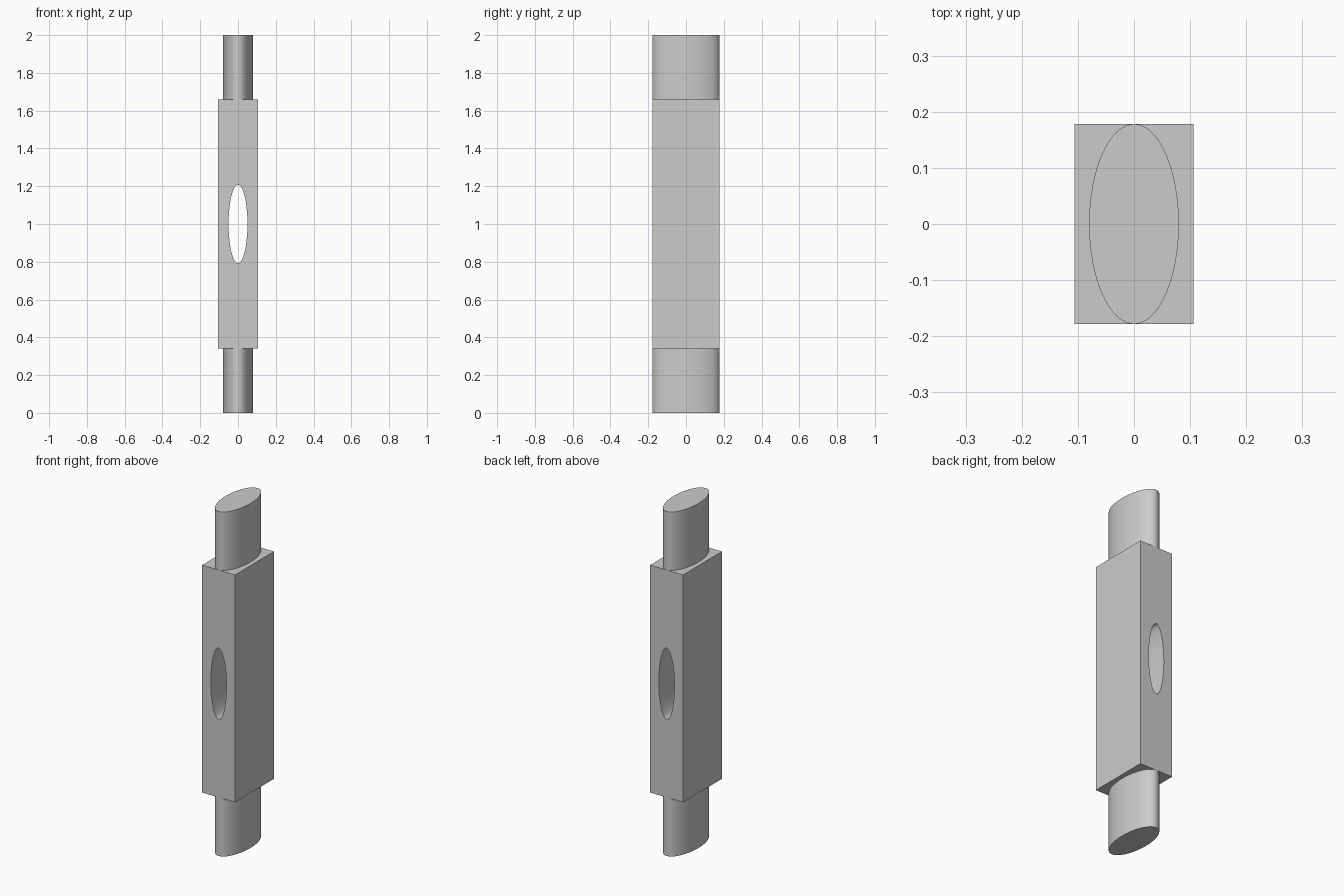
import bpy
import math

if "Cube" in bpy.data.objects:
    bpy.data.objects.remove(bpy.data.objects["Cube"], do_unlink=True)

HALF_WIDTH, HALF_DEPTH = 0.106, 0.178
BODY_LOW, BODY_HIGH, TOP = 0.34, 1.66, 2.0

grey = bpy.data.materials.new("light_grey")
grey.use_nodes = True
colour = (0.6, 0.6, 0.6, 1)
grey.diffuse_color = colour
grey.node_tree.nodes["Principled BSDF"].inputs["Base Color"].default_value = colour


def finish(obj, name):
    obj.name = name
    obj.data.materials.clear()
    obj.data.materials.append(grey)
    return obj


def elliptic_cylinder(name, radii, length, location, tilt=0):
    """Cylinder with an oval section, optionally tipped about x."""
    bpy.ops.mesh.primitive_cylinder_add(vertices=96, radius=1, depth=length,
                                        location=location, rotation=(tilt, 0, 0))
    obj = bpy.context.object
    obj.scale = (radii[0], radii[1], 1)
    bpy.ops.object.transform_apply(location=False, rotation=True, scale=True)
    bpy.ops.object.shade_smooth_by_angle(angle=math.radians(30))
    return finish(obj, name)


# Oval pins at both ends
pin_length = TOP - BODY_HIGH
for name, z in (("bottom_pin", pin_length / 2), ("top_pin", TOP - pin_length / 2)):
    elliptic_cylinder(name, (0.08, HALF_DEPTH), pin_length, (0, 0, z))

# Rectangular body
bpy.ops.mesh.primitive_cube_add(size=2, location=(0, 0, TOP / 2))
body = finish(bpy.context.object, "body")
body.scale = (HALF_WIDTH, HALF_DEPTH, (BODY_HIGH - BODY_LOW) / 2)
bpy.ops.object.transform_apply(location=False, rotation=False, scale=True)

# Oval hole through the body from front to back
cutter = elliptic_cylinder("hole_cutter", (0.05, 0.207), 1, (0, 0, TOP / 2), math.pi / 2)
cutter.hide_render = True
cut = body.modifiers.new("hole", "BOOLEAN")
cut.operation = "DIFFERENCE"
cut.solver = "EXACT"
cut.object = cutter
bpy.ops.object.select_all(action="DESELECT")
body.select_set(True)
bpy.context.view_layer.objects.active = body
bpy.ops.object.modifier_apply(modifier=cut.name)
bpy.data.objects.remove(cutter, do_unlink=True)
bpy.ops.object.shade_smooth_by_angle(angle=math.radians(30))
